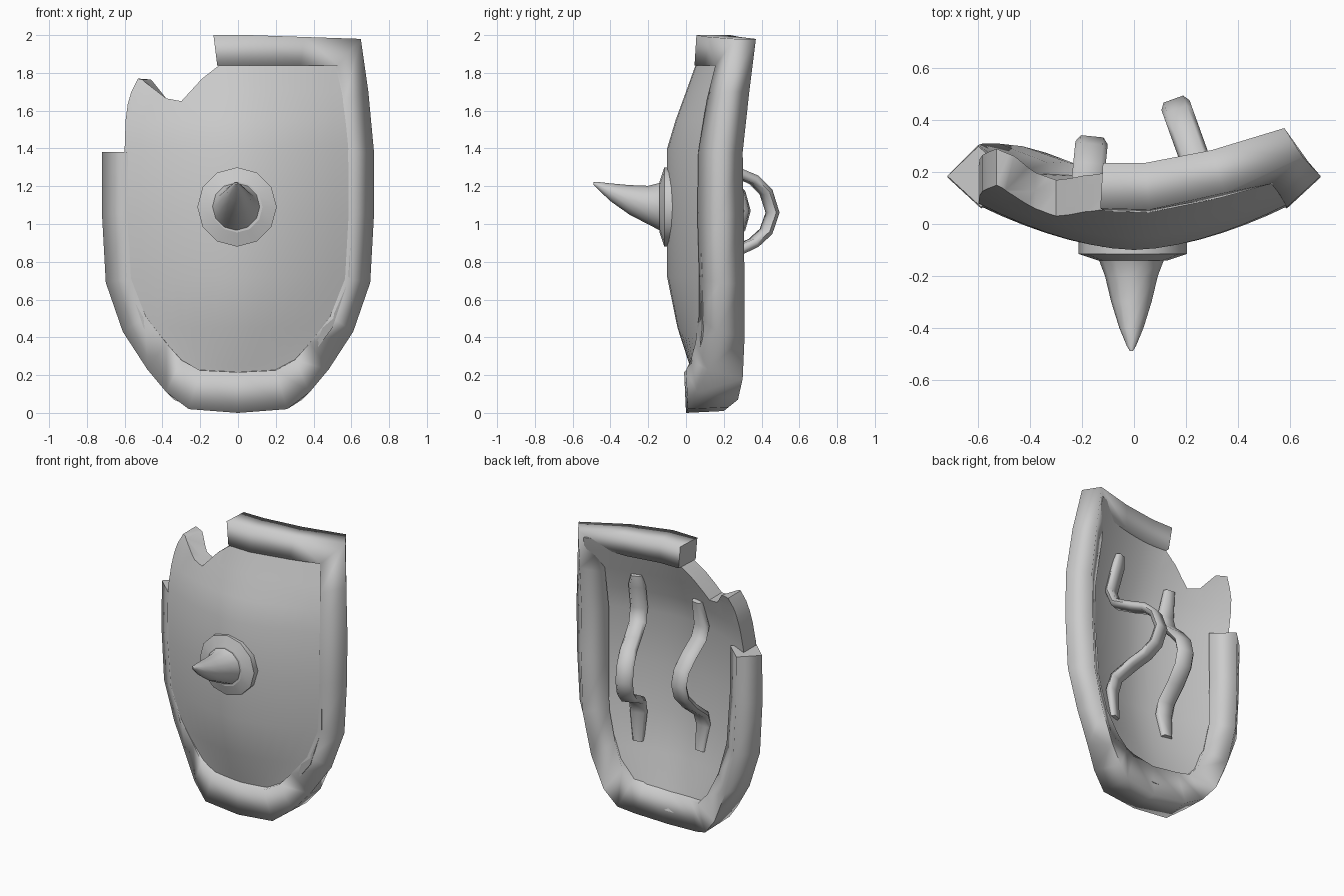
import bpy, bmesh, math
from mathutils import Vector

if "Cube" in bpy.data.objects:
    bpy.data.objects.remove(bpy.data.objects["Cube"])


def loft(name, sections, angle=40):
    """Skin a list of closed sections and cap both ends with crisp edges."""
    bm = bmesh.new()
    rings = [[bm.verts.new(p) for p in s] for s in sections]
    n = len(rings[0])
    for a, b in zip(rings, rings[1:]):
        for i in range(n):
            j = (i + 1) % n
            bm.faces.new((a[i], a[j], b[j], b[i]))
    for cap in (rings[0], rings[-1]):
        face = bm.faces.new(cap)
        for e in face.edges:
            e.smooth = False
    bmesh.ops.recalc_face_normals(bm, faces=bm.faces)
    me = bpy.data.meshes.new(name)
    bm.to_mesh(me)
    bm.free()
    ob = bpy.data.objects.new(name, me)
    bpy.context.collection.objects.link(ob)
    smooth(ob, angle)
    return ob


def smooth(ob, angle):
    bpy.ops.object.select_all(action='DESELECT')
    ob.select_set(True)
    bpy.context.view_layer.objects.active = ob
    bpy.ops.object.shade_smooth_by_angle(angle=math.radians(angle))


# Rim: box section given by front-inner, front-outer and back-outer corners
bottom = ((0, -.01, .215), (0, 0, 0), (0, .2, .01))
side = [
    ((.20, 0, .225), (.26, .01, .02), (.24, .225, .03)),
    ((.30, .025, .28), (.38, .06, .11), (.34, .275, .07)),
    ((.38, .05, .37), (.48, .115, .23), (.43, .3, .18)),
    ((.49, .068, .51), (.61, .165, .43), (.52, .31, .40)),
    ((.57, .07, .71), (.70, .18, .69), (.585, .31, .68)),
    ((.59, .06, 1.05), (.72, .18, 1.05), (.60, .305, 1.05)),
    ((.59, .065, 1.38), (.72, .185, 1.38), (.60, .30, 1.38)),
]
top = [
    ((.565, .11, 1.66), (.69, .215, 1.70), (.59, .335, 1.70)),
    ((.53, .155, 1.84), (.65, .26, 1.98), (.58, .37, 1.98)),
    ((.33, .10, 1.84), (.35, .12, 1.99), (.30, .285, 1.99)),
    ((.06, .045, 1.84), (.06, .055, 2.0), (.04, .235, 2.0)),
    ((-.11, .05, 1.84), (-.13, .06, 2.0), (-.12, .235, 2.0)),
]
left = [[(-x, y, z) for x, y, z in s] for s in reversed(side)]
rim = []
for f, o, b in left + [bottom] + side + top:
    f, o, b = Vector(f), Vector(o), Vector(b)
    rim.append((f, o, b, f + b - o))
loft("rim", rim, 100)

# Curved thick plate: rows of (z, half width, centre depth, edge depth)
rows = [(.10, .25, .06, .07), (.25, .35, .02, .065), (.45, .50, -.045, .085),
        (.72, .59, -.1, .085), (1.05, .6, -.1, .072), (1.4, .6, -.1, .08),
        (1.55, .595, -.055, .11), (1.7, .575, 0, .14),
        (1.84, .56, .05, .19), (1.93, .55, .08, .21)]
THICK = .14
COLS = 14


def plate_section(z, half, centre, edge):
    front = []
    for i in range(COLS + 1):
        s = 2 * i / COLS - 1
        front.append((s * half, centre + (edge - centre) * abs(s) ** 1.7, z))
    return front + [(x, y + THICK, z) for x, y, z in reversed(front)]


plate = loft("shield_plate", [plate_section(*r) for r in rows], 40)

# Broken corner cut out of the plate; the peak slopes from front to back
def jag(y, peak):
    outline = [(-.11, 2.1), (-.10, 1.84), (-.19, 1.77), (-.30, 1.65),
               (-.38, 1.665), (peak, 1.765), (-.53, 1.77), (-.565, 1.70),
               (-.585, 1.63), (-.61, 1.5), (-.8, 1.5), (-.8, 2.1)]
    return [(x, y, z) for x, z in outline]


cutter = loft("break_cutter", [jag(-.6, -.51), jag(.13, -.51), jag(.27, -.46), jag(.8, -.46)])
cutter.hide_render = True
mod = plate.modifiers.new("break", 'BOOLEAN')
mod.operation = 'DIFFERENCE'
mod.solver = 'EXACT'
mod.object = cutter
bpy.context.view_layer.objects.active = plate
bpy.ops.object.modifier_apply(modifier=mod.name)
bpy.data.objects.remove(cutter)
smooth(plate, 40)


# Boss disc and upturned spike: rings of (y, centre z, radius)
def ringed(name, rings, x0, sides):
    turn = [2 * math.pi * i / sides for i in range(sides)]
    loft(name, [[(x0 + r * math.cos(t), y, z + r * math.sin(t)) for t in turn]
                for y, z, r in rings], 50)


ringed("boss", [(-.07, 1.09, .21), (-.115, 1.09, .21), (-.14, 1.09, .135)], -.005, 12)
ringed("spike", [(-.1, 1.09, .145), (-.14, 1.092, .125), (-.2, 1.1, .102),
                 (-.3, 1.128, .078), (-.4, 1.168, .047), (-.47, 1.205, .018),
                 (-.49, 1.215, .006)], -.01, 12)


# Hand straps: path of (distance out, z), leaning sideways away from the plate
def strap(name, path, x0, lean, width, thick):
    out = Vector((lean, 1, 0)).normalized()
    across = Vector((out.y, -out.x, 0))
    pts = [Vector((x0, 0, z)) + out * d for d, z in path]
    sections = []
    for i, p in enumerate(pts):
        tan = (pts[min(i + 1, len(pts) - 1)] - pts[max(i - 1, 0)]).normalized()
        nor = tan.cross(across)
        w = width / 2 * (.65 if i in (0, len(pts) - 1) else 1)
        sections.append([p + across * w * a + nor * thick / 2 * b for a, b in
                         ((-1, 0), (-.7, 1), (.7, 1), (1, 0), (.7, -1), (-.7, -1))])
    loft(name, sections, 70)


strap("arm_strap", [(.18, 1.68), (.17, 1.6), (.12, 1.43), (.16, 1.33), (.29, 1.27),
                    (.38, 1.235), (.45, 1.17), (.487, 1.06), (.45, .96),
                    (.38, .9), (.29, .86), (.16, .79), (.13, .7), (.14, .5)],
      .325, -.36, .115, .05)
strap("hand_strap", [(.13, 1.6), (.09, 1.42), (.12, 1.33), (.22, 1.24),
                     (.29, 1.16), (.315, 1.07), (.29, .98), (.21, .89),
                     (.1, .8), (.07, .71), (.1, .54)],
      -.195, .1, .125, .05)
